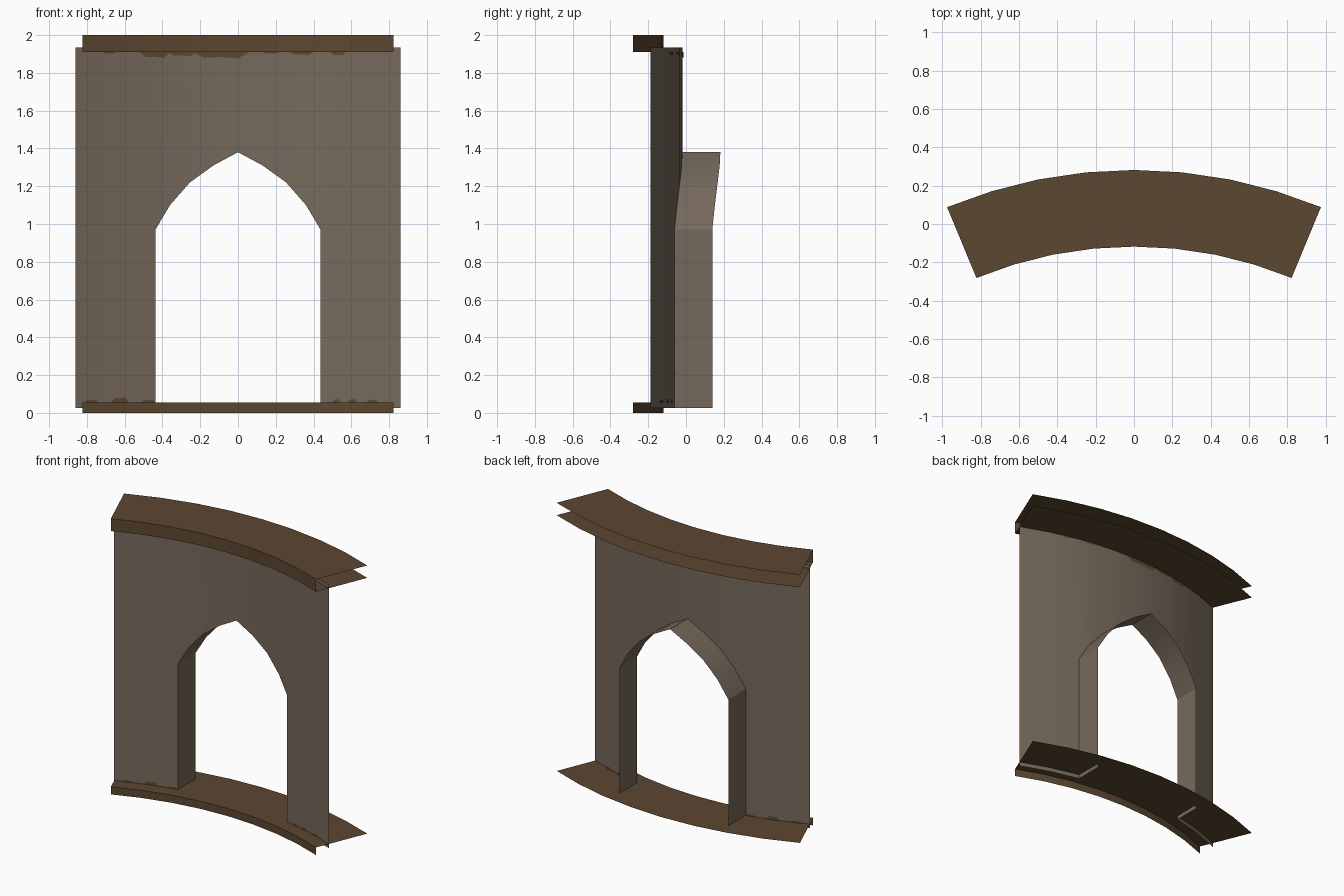
import bpy, math

if "Cube" in bpy.data.objects:
    bpy.data.objects.remove(bpy.data.objects["Cube"])

HALF = math.radians(22.5)      # half angle of the curved wall
CY = -2.268                    # centre of curvature, in front of the wall
R_IN, R_WALL, R_OUT = 2.15, 2.25, 2.55
SEG = 8


def material(name, rgb):
    m = bpy.data.materials.new(name)
    m.diffuse_color = (*rgb, 1)
    m.use_nodes = True
    m.node_tree.nodes["Principled BSDF"].inputs["Base Color"].default_value = m.diffuse_color
    return m


plaster = material("grey brown plaster", (0.181, 0.141, 0.105))
wood = material("dark brown wood", (0.107, 0.063, 0.030))


def make(name, verts, faces, mat):
    me = bpy.data.meshes.new(name)
    me.from_pydata(verts, [], faces)
    me.materials.append(mat)
    ob = bpy.data.objects.new(name, me)
    bpy.context.collection.objects.link(ob)
    bpy.ops.object.select_all(action='DESELECT')
    ob.select_set(True)
    bpy.context.view_layer.objects.active = ob
    bpy.ops.object.shade_smooth_by_angle(angle=math.radians(30))
    return ob


def strip(name, profile, mat):
    """Sweep an open (radius, z) profile along the wall's arc."""
    n = len(profile)
    verts, faces = [], []
    for i in range(SEG + 1):
        a = -HALF + 2 * HALF * i / SEG
        verts += [(r * math.sin(a), CY + r * math.cos(a), z) for r, z in profile]
    for i in range(SEG):
        for j in range(n - 1):
            k = i * n + j
            faces.append((k, k + n, k + n + 1, k + 1))
    return make(name, verts, faces, mat)


def wall_y(x):
    return CY + math.sqrt(R_WALL ** 2 - x * x)


# Trims: open folded sheets, front lip on the concave side
strip("top_trim", [(R_OUT, 1.91), (R_IN, 1.91), (R_IN, 2.0), (R_OUT, 2.0)], wood)
strip("bottom_trim", [(R_IN, 0.0), (R_IN, 0.055), (R_OUT, 0.055)], wood)

# Curved wall with pointed doorway
Z0, Z1 = 0.025, 1.935
half_arch = [(0.437, 0.97), (0.36, 1.10), (0.255, 1.22), (0.13, 1.31)]
arch = [(-x, z) for x, z in half_arch] + [(0, 1.38)] + half_arch[::-1]
verts, faces = [], []


def panel(x0, x1, a0, a1, b0, b1):
    k = len(verts)
    verts.extend([(x0, wall_y(x0), a0), (x1, wall_y(x1), a1),
                  (x1, wall_y(x1), b1), (x0, wall_y(x0), b0)])
    faces.append((k, k + 1, k + 2, k + 3))


sides = [0.861, 0.651, 0.437]
for s in (-1, 1):
    for p, q in zip(sides, sides[1:]):
        x0, x1 = sorted((s * p, s * q))
        panel(x0, x1, Z0, Z0, 0.97, 0.97)
        panel(x0, x1, 0.97, 0.97, Z1, Z1)
for (x0, za), (x1, zb) in zip(arch, arch[1:]):
    panel(x0, x1, za, zb, Z1, Z1)
wall = make("wall", verts, faces, plaster)
# weld the panels
import bmesh
bm = bmesh.new()
bm.from_mesh(wall.data)
bmesh.ops.remove_doubles(bm, verts=bm.verts, dist=0.0005)
bm.to_mesh(wall.data)
bm.free()

# Doorway reveal, pushed straight back
path = [(-0.437, Z0)] + arch + [(0.437, Z0)]
rv = []
for x, z in path:
    rv += [(x, wall_y(x), z), (x, wall_y(x) + 0.2, z)]
rf = [(2 * i, 2 * i + 1, 2 * i + 3, 2 * i + 2) for i in range(len(path) - 1)]
make("doorway_reveal", rv, rf, plaster)

# Ragged wood-coloured flecks along the trims, seen on both wall faces
top_flecks = [(-0.71, -0.65, .007), (-0.52, -0.36, .029), (-0.37, -0.22, .02),
              (-0.24, 0.06, .032), (0.13, 0.22, .008), (0.27, 0.40, .014),
              (0.49, 0.57, .017)]
low_flecks = [(-0.81, -0.74, .015), (-0.67, -0.58, .027), (-0.51, -0.44, .015),
              (0.50, 0.54, .018), (0.58, 0.63, .018), (0.68, 0.74, .015)]
for name, base, sign, flecks in (("top_flecks", 1.91, -1, top_flecks),
                                 ("bottom_flecks", 0.055, 1, low_flecks)):
    fv, ff = [], []
    for x0, x1, d in flecks:
        for off in (-0.004, 0.004):
            k = len(fv)
            for t, h in ((0, 0), (0.2, 0.85), (0.5, 0.8), (0.8, 1), (1, 0)):
                x = x0 + (x1 - x0) * t
                y = wall_y(x) + off
                fv += [(x, y, base), (x, y, base + sign * (h * d + 0.001))]
            ff += [(k + 2 * i, k + 2 * i + 2, k + 2 * i + 3, k + 2 * i + 1)
                   for i in range(4)]
    make(name, fv, ff, wood)
